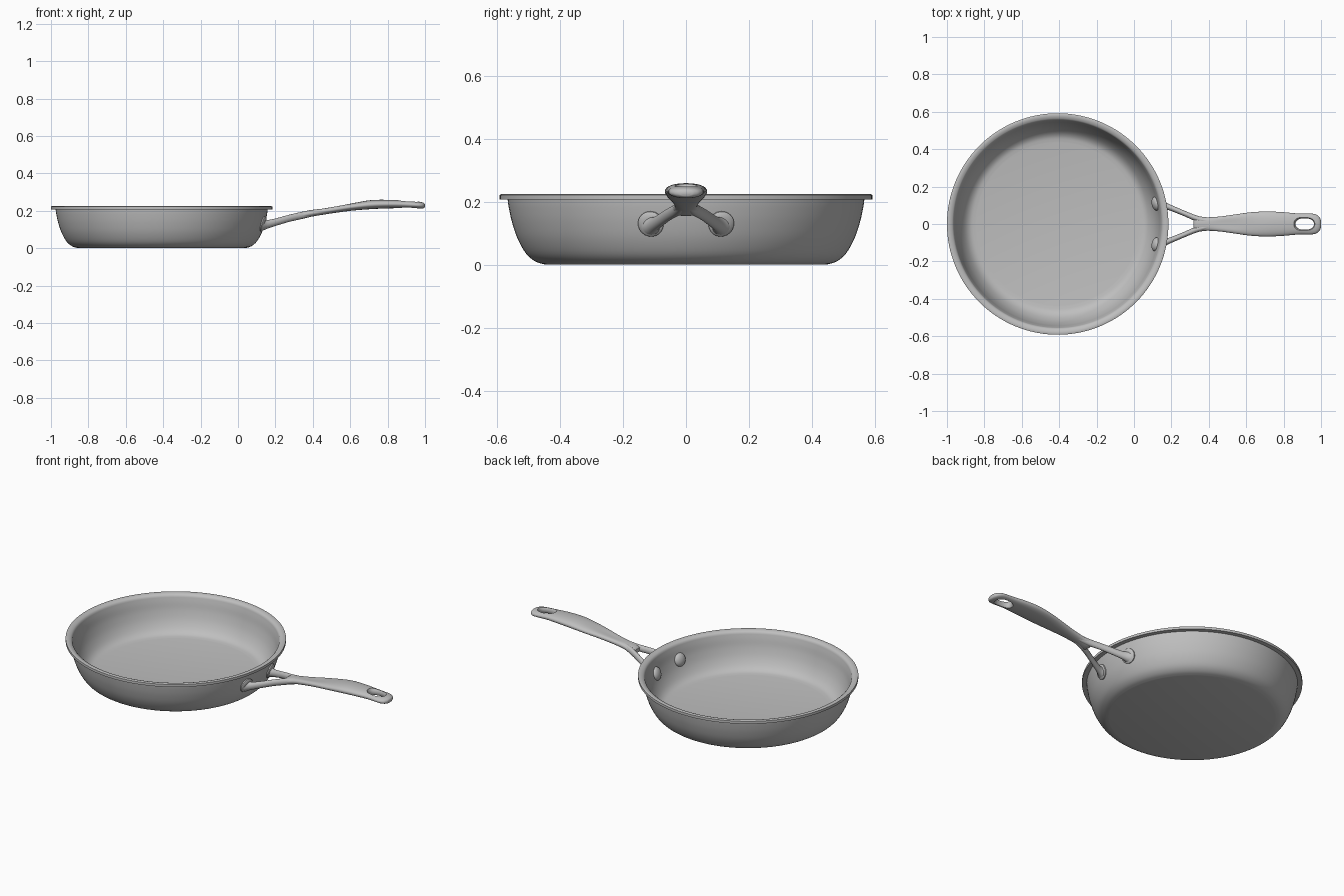
import bpy, bmesh, math
from mathutils import Vector, Matrix

if "Cube" in bpy.data.objects:
    bpy.data.objects.remove(bpy.data.objects["Cube"], do_unlink=True)

steel = bpy.data.materials.new("brushed steel grey")
steel.use_nodes = True
GREY = (0.52, 0.52, 0.52, 1)
steel.diffuse_color = GREY
steel.node_tree.nodes["Principled BSDF"].inputs["Base Color"].default_value = GREY

PAN_X = -0.408   # pan axis
RIVET_Y = 0.112  # handle mounts sit either side of the centre line
MOUNT_Z = 0.13


def finish(bm, name, angle=40):
    """Turn a bmesh into a smooth-shaded steel object."""
    bmesh.ops.recalc_face_normals(bm, faces=bm.faces)
    mesh = bpy.data.meshes.new(name)
    bm.to_mesh(mesh)
    bm.free()
    mesh.materials.append(steel)
    obj = bpy.data.objects.new(name, mesh)
    bpy.context.collection.objects.link(obj)
    smooth(obj, angle)
    return obj


def smooth(obj, angle=40):
    bpy.ops.object.select_all(action='DESELECT')
    obj.select_set(True)
    bpy.context.view_layer.objects.active = obj
    bpy.ops.object.shade_smooth_by_angle(angle=math.radians(angle))


def spline(points, steps):
    """Catmull-Rom curve through tuples of any length."""
    p = [Vector(q) for q in points]
    p = [2 * p[0] - p[1]] + p + [2 * p[-1] - p[-2]]
    out = []
    for i in range(1, len(p) - 2):
        a, b, c, d = p[i - 1:i + 3]
        for k in range(steps):
            t = k / steps
            out.append(0.5 * (2 * b + (c - a) * t + (2 * a - 5 * b + 4 * c - d) * t * t
                              + (3 * b - a - 3 * c + d) * t ** 3))
    return out + [p[-2]]


def oval(n, power):
    """Unit superellipse points."""
    for i in range(n):
        a = 2 * math.pi * i / n
        c, s = math.cos(a), math.sin(a)
        yield (math.copysign(abs(c) ** (2 / power), c),
               math.copysign(abs(s) ** (2 / power), s))


def skin(bm, rings):
    """Bridge rings of points and cap both ends."""
    loops = [[bm.verts.new(v) for v in r] for r in rings]
    n = len(loops[0])
    for a, b in zip(loops, loops[1:]):
        for i in range(n):
            bm.faces.new((a[i], a[(i + 1) % n], b[(i + 1) % n], b[i]))
    bm.faces.new(loops[0])
    bm.faces.new(loops[-1])


def lathe(name, profile, matrix, segments):
    """Spin a (radius, height) profile about its axis, then place it."""
    bm = bmesh.new()
    verts = [bm.verts.new((r, 0, z)) for r, z in profile]
    edges = [bm.edges.new(e) for e in zip(verts, verts[1:])]
    bmesh.ops.spin(bm, geom=verts + edges, cent=(0, 0, 0), axis=(0, 0, 1),
                   angle=2 * math.pi, steps=segments, use_merge=True)
    bmesh.ops.remove_doubles(bm, verts=bm.verts, dist=1e-5)
    bmesh.ops.transform(bm, matrix=matrix, verts=bm.verts)
    return finish(bm, name)


# Pan: outer wall, flat rim edge, then the inner wall and floor
outer = spline([(0.445, 0), (0.478, 0.010), (0.508, 0.035), (0.535, 0.082),
                (0.553, 0.135), (0.563, 0.18), (0.567, 0.207)], 4)
inner = spline([(0.557, 0.213), (0.548, 0.18), (0.538, 0.135), (0.520, 0.085),
                (0.495, 0.045), (0.468, 0.024), (0.435, 0.017)], 4)
rim = [(0.592, 0.207), (0.592, 0.222), (0.588, 0.2245), (0.575, 0.223), (0.564, 0.219)]
lathe("pan_body", [(0, 0)] + [tuple(p) for p in outer] + rim
      + [tuple(p) for p in inner] + [(0, 0.017)],
      Matrix.Translation((PAN_X, 0, 0)), 128)

# Grip: x, centre height, half width, half thickness, top hollow
stations = [(0.318, 0.171, 0.030, 0.012, 0), (0.335, 0.174, 0.042, 0.019, 0),
            (0.39, 0.187, 0.036, 0.019, 0.1), (0.46, 0.199, 0.040, 0.019, 0.3),
            (0.54, 0.212, 0.051, 0.020, 0.3), (0.62, 0.223, 0.062, 0.021, 0.1),
            (0.71, 0.233, 0.067, 0.024, 0), (0.80, 0.236, 0.063, 0.023, 0),
            (0.88, 0.235, 0.056, 0.021, 0), (0.955, 0.231, 0.055, 0.019, 0),
            (0.983, 0.229, 0.045, 0.017, 0), (0.996, 0.228, 0.028, 0.012, 0),
            (1.0, 0.228, 0.012, 0.005, 0)]
rings = []
for x, z, hw, hz, hollow in spline(stations, 6):
    rings.append([(x, hw * c, z + hz * s * (1 - (hollow * s ** 4 if s > 0 else 0)))
                  for c, s in oval(40, 2.2)])
bm = bmesh.new()
skin(bm, rings)
grip = finish(bm, "handle_grip", 50)

# Hanging hole, flared at both faces
bm = bmesh.new()
skin(bm, [[(0.913 + (0.049 + f) * c, (0.030 + f) * s, 0.233 + dz) for c, s in oval(40, 2.4)]
          for dz, f in ((-0.035, 0.012), (-0.02, 0.008), (-0.012, 0.002), (0, 0),
                        (0.012, 0.002), (0.02, 0.008), (0.035, 0.012))])
cutter = finish(bm, "hole_cutter")
cutter.hide_render = True
cut = grip.modifiers.new("hanging_hole", 'BOOLEAN')
cut.object = cutter
cut.operation = 'DIFFERENCE'
cut.solver = 'EXACT'
bpy.context.view_layer.objects.active = grip
bpy.ops.object.modifier_apply(modifier=cut.name)
bpy.data.objects.remove(cutter, do_unlink=True)
smooth(grip, 50)

# Forked legs, mounting pads and inside rivets, one per side
leg = [(0.135, 0.110, 0.125, 0.030, 0.030), (0.158, 0.102, 0.128, 0.020, 0.023),
       (0.20, 0.085, 0.139, 0.016, 0.020), (0.27, 0.056, 0.159, 0.015, 0.019),
       (0.33, 0.031, 0.173, 0.016, 0.019), (0.38, 0.018, 0.184, 0.015, 0.018),
       (0.44, 0.010, 0.195, 0.012, 0.014)]
for side, label in ((1, "left"), (-1, "right")):
    bm = bmesh.new()
    skin(bm, [[(x, side * (y + hy * c), z + hz * s) for c, s in oval(24, 2)]
              for x, y, z, hy, hz in spline(leg, 5)])
    finish(bm, label + "_handle_leg", 50)

    turn = math.asin(RIVET_Y / 0.553) * side
    tilt = math.radians(-16)

    def mount(radius, flip):
        # Local z points along the wall's outward (or inward) normal
        return (Matrix.Translation((PAN_X, 0, 0)) @ Matrix.Rotation(turn, 4, 'Z')
                @ Matrix.Translation((radius, 0, MOUNT_Z))
                @ Matrix.Rotation(math.pi / 2 - tilt, 4, 'Y')
                @ Matrix.Rotation(math.pi if flip else 0, 4, 'X'))

    lathe(label + "_mount_pad", [(0, -0.008), (0.041, -0.008), (0.041, 0.004),
                                 (0.037, 0.008), (0.022, 0.011), (0, 0.012)],
          mount(0.552, False), 32)
    dome = [(0.038 * math.cos(a), 0.022 * math.sin(a))
            for a in (i * math.pi / 16 for i in range(8))]
    lathe(label + "_rivet", [(0, -0.008), (0.038, -0.008)] + dome + [(0, 0.022)],
          mount(0.537, True), 32)
